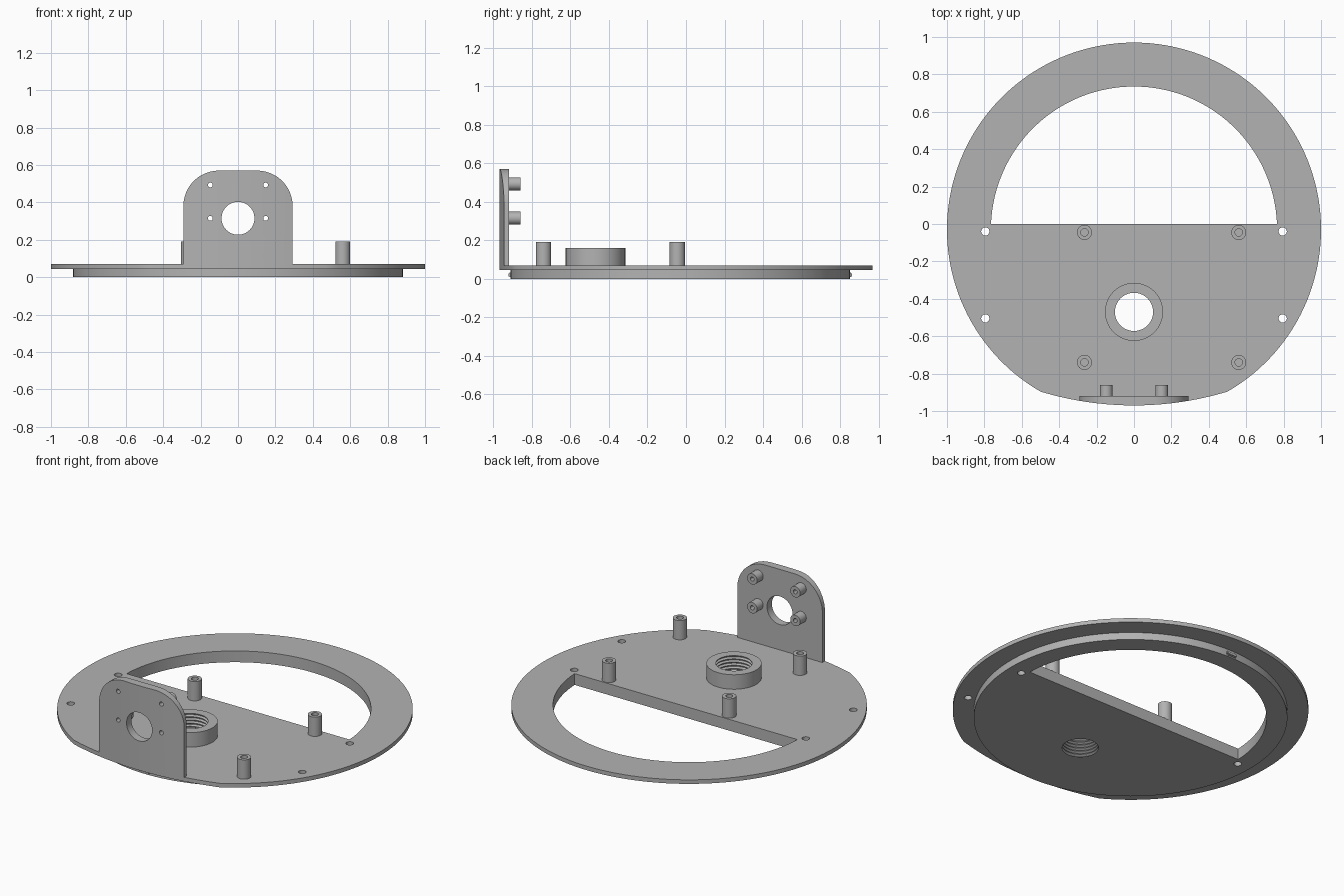
import bpy, bmesh
from math import sin, cos, asin, pi, radians
from mathutils import Matrix

if "Cube" in bpy.data.objects:
    bpy.data.objects.remove(bpy.data.objects["Cube"], do_unlink=True)

grey = bpy.data.materials.new("plain grey")
grey.use_nodes = True
grey.diffuse_color = (0.45, 0.45, 0.45, 1)
grey.node_tree.nodes["Principled BSDF"].inputs["Base Color"].default_value = grey.diffuse_color

CY = -0.03                      # centre of the round base
FLOOR, DECK = 0.045, 0.07       # underside and top of the wide plate


def arc(x, y, r, a0, a1, n):
    return [(x + r * cos(a0 + (a1 - a0) * i / n), y + r * sin(a0 + (a1 - a0) * i / n))
            for i in range(n + 1)]


def circle(x, y, r, n=32):
    return arc(x, y, r, 0, 2 * pi, n)[:-1]


def finish(obj):
    if not obj.data.materials:
        obj.data.materials.append(grey)
    bpy.ops.object.select_all(action='DESELECT')
    obj.select_set(True)
    bpy.context.view_layer.objects.active = obj
    bpy.ops.object.shade_smooth_by_angle(angle=radians(30))
    return obj


def mesh_object(name, bm):
    bmesh.ops.recalc_face_normals(bm, faces=bm.faces)
    me = bpy.data.meshes.new(name)
    bm.to_mesh(me)
    bm.free()
    obj = bpy.data.objects.new(name, me)
    bpy.context.collection.objects.link(obj)
    return obj


def sheet(name, loops, z0, z1, matrix=Matrix()):
    """Filled outline with holes, extruded from z0 to z1."""
    cu = bpy.data.curves.new(name, 'CURVE')
    cu.dimensions = '2D'
    cu.fill_mode = 'BOTH'
    cu.extrude = (z1 - z0) / 2
    for loop in loops:
        sp = cu.splines.new('POLY')
        sp.points.add(len(loop) - 1)
        for p, (x, y) in zip(sp.points, loop):
            p.co = (x, y, 0, 1)
        sp.use_cyclic_u = True
    tmp = bpy.data.objects.new(name, cu)
    bpy.context.collection.objects.link(tmp)
    bpy.context.view_layer.update()
    me = bpy.data.meshes.new_from_object(tmp.evaluated_get(bpy.context.evaluated_depsgraph_get()))
    bpy.data.objects.remove(tmp)
    bm = bmesh.new()
    bm.from_mesh(me)
    bmesh.ops.remove_doubles(bm, verts=bm.verts, dist=1e-5)
    bm.transform(matrix @ Matrix.Translation((0, 0, (z0 + z1) / 2)))
    return mesh_object(name, bm)


def lathe(name, profile, matrix, n=32):
    """Closed (radius, height) profile turned around z."""
    bm = bmesh.new()
    vs = [bm.verts.new((r, 0, z)) for r, z in profile]
    es = [bm.edges.new((vs[i - 1], vs[i])) for i in range(len(vs))]
    bmesh.ops.spin(bm, geom=vs + es, cent=(0, 0, 0), axis=(0, 0, 1),
                   angle=2 * pi, steps=n, use_merge=True)
    bmesh.ops.remove_doubles(bm, verts=bm.verts, dist=1e-5)
    bm.transform(matrix)
    return finish(mesh_object(name, bm))


def tube(name, r_in, r_out, height, matrix):
    return lathe(name, [(r_in, 0), (r_out, 0), (r_out, height), (r_in, height)], matrix)


# Shared cut-outs
a = asin(-CY / 0.765)
window = arc(0, CY, 0.765, a, pi - a, 96)
nut_y = -0.47
nut_hole = circle(0, nut_y, 0.118, 48)
inner_holes = [circle(s * 0.795, -0.04, 0.022) for s in (-1, 1)]
outer_holes = [circle(s * 0.795, -0.505, 0.022) for s in (-1, 1)]

# Wide plate with a flatter front edge
FR = 1.726
front_cy = FR - 0.97
fa = asin(0.5 / FR)
front = arc(0, front_cy, FR, -pi / 2 - fa, -pi / 2 + fa, 32)
outline = arc(0, CY, 1, radians(-60), radians(240), 128) + front[1:-1]
finish(sheet("base_plate", [outline, window, nut_hole] + inner_holes + outer_holes, FLOOR, DECK))

# Narrower locating step underneath
finish(sheet("lower_step", [circle(0, CY, 0.882, 144), window, nut_hole] + inner_holes, 0, FLOOR))

# Small snap nubs on the step, front and back
for label, y in (("front", CY - 0.88), ("back", CY + 0.88)):
    bm = bmesh.new()
    bmesh.ops.create_cube(bm, size=1)
    bm.transform(Matrix.Translation((0, y, 0.02)) @ Matrix.Diagonal((0.07, 0.024, 0.024, 1)))
    bmesh.ops.bevel(bm, geom=bm.edges[:], offset=0.005, segments=2, affect='EDGES')
    finish(mesh_object(label + "_nub", bm))

# Threaded collar through the deck
top, turns = 0.16, 8
pitch = top / turns
profile = [(0.118, 0), (0.118, DECK), (0.155, DECK), (0.155, top)]
for i in range(turns):
    z = top - i * pitch
    profile += [(0.102, z), (0.102, z - pitch * 0.2), (0.115, z - pitch * 0.55), (0.115, z - pitch * 0.7)]
profile.append((0.102, 0))
lathe("threaded_collar", profile, Matrix.Translation((0, nut_y, 0)), 64)

# Four hollow posts on the deck
for x in (-0.265, 0.56):
    for y in (-0.045, -0.74):
        tube("deck_post", 0.02, 0.04, 0.12, Matrix.Translation((x, y, DECK)))

# Upright panel, its front face following the front edge of the plate
W, TOP, R = 0.292, 0.57, 0.19
upright = Matrix.Rotation(pi / 2, 4, 'X')
spots = [(x, z) for x in (-0.148, 0.148) for z in (0.315, 0.493)]
shape = [(-W, DECK), (W, DECK)]
shape += arc(W - R, TOP - R, R, 0, pi / 2, 20) + arc(R - W, TOP - R, R, pi / 2, pi, 20)
panel = sheet("upright_panel", [shape, circle(0, 0.315, 0.088, 48)] +
              [circle(x, z, 0.013, 20) for x, z in spots], 0.92, 1.0, upright)
plan = sheet("panel_cutter", [front + [(0.5, -0.8), (-0.5, -0.8)]], -0.1, 0.8)
mod = panel.modifiers.new("curved_front", 'BOOLEAN')
mod.operation = 'INTERSECT'
mod.solver = 'EXACT'
mod.object = plan
bpy.context.view_layer.objects.active = panel
bpy.ops.object.modifier_apply(modifier=mod.name)
bpy.data.objects.remove(plan)
finish(panel)

# Four standoffs behind the panel
for x, z in spots:
    tube("panel_standoff", 0.013, 0.034, 0.06,
         Matrix.Translation((x, -0.86, z)) @ upright)
